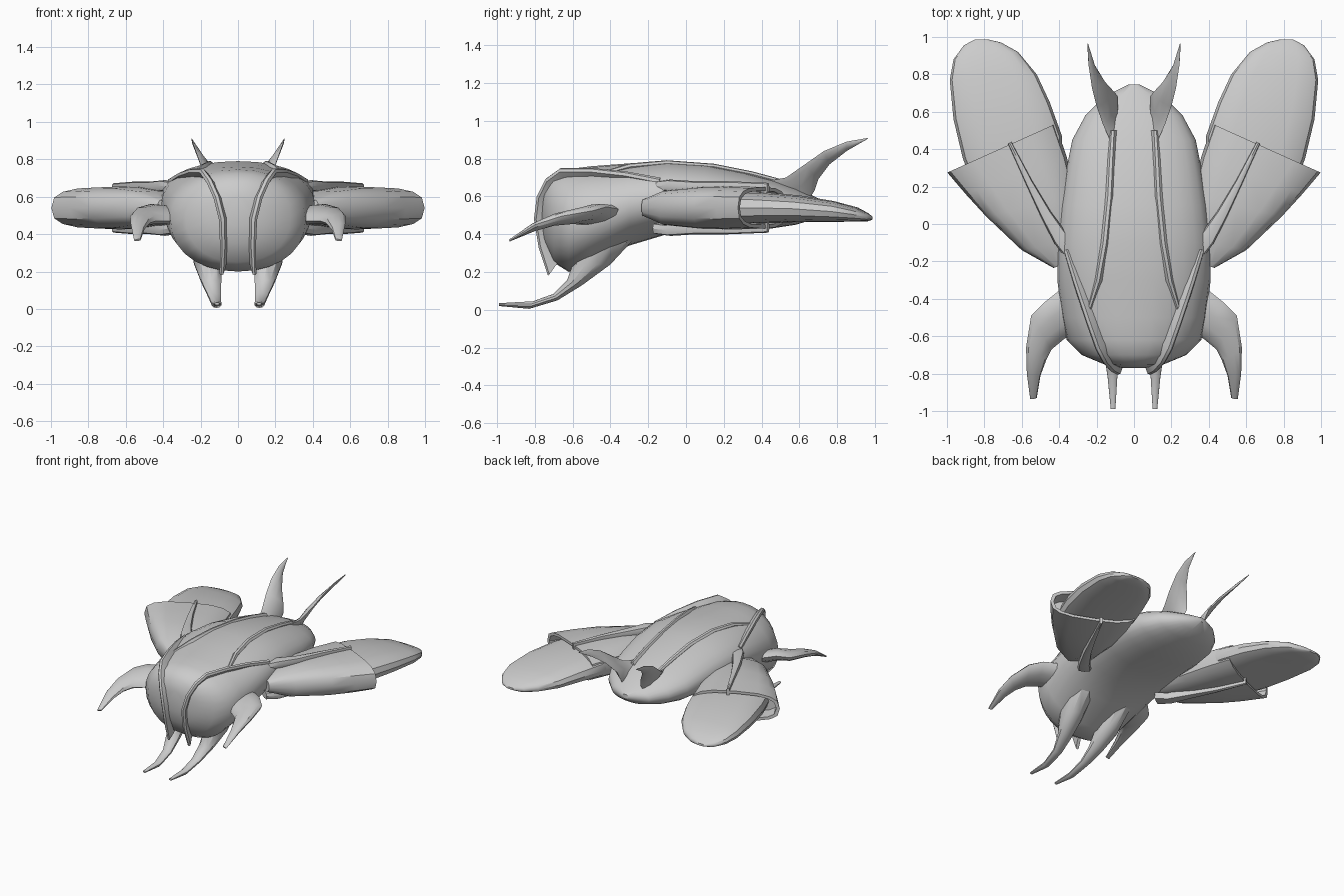
import bpy, bmesh
from math import cos, sin, pi, copysign
from mathutils import Vector as V


def loft(name, stations, axis=None, n=12, power=1.0, mirror=True, angle=35):
    """Skin oval rings. Each station: (edge point, opposite edge point, half thickness)."""
    st = [(V(a), V(b), t) for a, b, t in stations]
    mids = [(a + b) / 2 for a, b, t in st]
    bm = bmesh.new()
    rings = []
    for i, (a, b, t) in enumerate(st):
        side = (b - a) / 2
        if axis:
            up = V(axis).normalized() * t
        else:
            tan = mids[min(i + 1, len(st) - 1)] - mids[max(i - 1, 0)]
            up = side.cross(tan).normalized() * t
        ring = []
        for k in range(n):
            c, s = cos(2 * pi * k / n), sin(2 * pi * k / n)
            c, s = (copysign(abs(v) ** power, v) for v in (c, s))
            ring.append(bm.verts.new(mids[i] + side * c + up * s))
        rings.append(ring)
    for r, q in zip(rings, rings[1:]):
        for k in range(n):
            bm.faces.new((r[k], r[(k + 1) % n], q[(k + 1) % n], q[k]))
    bm.faces.new(rings[0])
    bm.faces.new(rings[-1])
    bmesh.ops.recalc_face_normals(bm, faces=bm.faces)
    me = bpy.data.meshes.new(name)
    bm.to_mesh(me)
    bm.free()
    ob = bpy.data.objects.new(name, me)
    bpy.context.collection.objects.link(ob)
    bpy.ops.object.select_all(action='DESELECT')
    ob.select_set(True)
    bpy.context.view_layer.objects.active = ob
    bpy.ops.object.shade_smooth_by_angle(angle=angle * pi / 180)
    if mirror:
        ob.modifiers.new("Mirror", 'MIRROR')
    return ob


def ridge(name, path, widths, depth):
    """Thin raised rib whose outer edge follows the path, rooted in the body."""
    st = []
    for p, w in zip(path, widths):
        p = V(p)
        out = (p - V((0, max(p.y, -0.5), 0.5))).normalized()
        st.append((p - out * depth, p, w))
    loft(name, st, n=8, power=0.5)


# Beetle-like hull: y, half width, top, bottom
hull = [(-0.77, .06, .60, .44), (-0.75, .16, .675, .35), (-0.70, .28, .725, .25),
        (-0.62, .36, .745, .20), (-0.5, .385, .76, .235), (-0.3, .41, .775, .34),
        (-0.1, .41, .79, .40), (0.1, .39, .775, .42), (0.3, .36, .735, .42),
        (0.45, .33, .695, .43), (0.58, .26, .65, .45), (0.68, .16, .60, .48),
        (0.745, .03, .565, .53)]
loft("body", [((-w, y, (t + b) / 2), (w, y, (t + b) / 2), (t - b) / 2)
              for y, w, t, b in hull], axis=(0, 0, 1), n=28, power=0.93, mirror=False, angle=50)

# Ribs over the face and along the back
ridge("face_rib", [(.09, -.73, .18), (.085, -.78, .33), (.09, -.805, .48), (.12, -.79, .6),
                   (.16, -.745, .69), (.2, -.67, .745), (.26, -.5, .745), (.32, -.32, .725),
                   (.375, -.14, .69)],
      [.012, .016, .018, .018, .018, .018, .018, .018, .018], 0.1)
ridge("back_rib", [(.25, -.47, .72), (.2, -.3, .77), (.165, -.1, .788), (.14, .15, .77),
                   (.13, .35, .73), (.12, .5, .69)], [.01, .018, .02, .02, .018, .015], 0.07)

# Curved tail horns: trailing edge, leading edge
loft("tail_horn", [((.09, .64, .57), (.12, .43, .68), .015),
                   ((.085, .68, .63), (.165, .53, .70), .02),
                   ((.10, .70, .69), (.2, .63, .77), .017),
                   ((.155, .76, .77), (.225, .73, .84), .013),
                   ((.21, .85, .84), (.243, .85, .89), .009),
                   ((.245, .957, .902), (.248, .965, .91), .003)], n=8)

# Lower tusks: rear/lower edge, front/upper edge
loft("lower_tusk", [((.17, -.27, .38), (.16, -.58, .34), .09),
                    ((.165, -.40, .24), (.155, -.60, .24), .078),
                    ((.145, -.55, .13), (.14, -.63, .155), .055),
                    ((.125, -.68, .05), (.125, -.70, .085), .036),
                    ((.115, -.83, .005), (.115, -.81, .045), .027),
                    ((.112, -.99, .02), (.112, -.99, .035), .013)], axis=(1, 0, 0), n=10)

# Hooked side arms: inner edge, outer edge
loft("side_arm", [((.32, -.58, .47), (.38, -.34, .53), .045),
                  ((.38, -.62, .47), (.48, -.42, .545), .042),
                  ((.44, -.67, .47), (.55, -.49, .525), .038),
                  ((.47, -.73, .46), (.577, -.66, .495), .03),
                  ((.50, -.81, .425), (.573, -.80, .45), .02),
                  ((.52, -.93, .37), (.555, -.935, .365), .006)], n=10)

# Front wing shells with a recessed open back
z = .54
loft("wing_shell", [((.36, -.21, z), (.43, -.235, z), .045),
                    ((.29, -.08, z), (.60, -.14, z), .092),
                    ((.31, .15, z), (.79, .04, z), .112),
                    ((.36, .36, z), (.90, .16, z), .115),
                    ((.42, .535, z), (.998, .275, z), .11),
                    ((.44, .525, z), (.975, .285, z), .09),
                    ((.41, .42, z), (.92, .19, z), .085)],
     axis=(0, 0, 1), n=16, power=0.7)

# Rounded rear wing blades
loft("rear_wing", [((.38, .32, z), (.84, .16, z), .085),
                   ((.385, .47, z), (.915, .35, z), .083),
                   ((.45, .65, .535), (.965, .56, .535), .07),
                   ((.52, .80, .52), (.985, .77, .52), .055),
                   ((.62, .92, .505), (.965, .88, .505), .038),
                   ((.71, .97, .49), (.91, .955, .49), .022),
                   ((.78, .987, .485), (.85, .987, .485), .008)],
     axis=(0, 0, 1), n=16, power=0.7)

# Struts from the shoulder out over and under each shell
for name, s in (("upper_strut", 1), ("lower_strut", -1)):
    path = [(.33, -.15, .13, .04), (.39, -.08, .14, .035), (.47, .05, .13, .025),
            (.56, .22, .13, .016), (.665, .435, .12, .009)]
    loft(name, [((x - w, y + w * .7, z + s * h * .85), (x + w, y - w * .7, z + s * h * .85), .03)
                for x, y, h, w in path], axis=(0, 0, 1), n=8, power=0.6)
